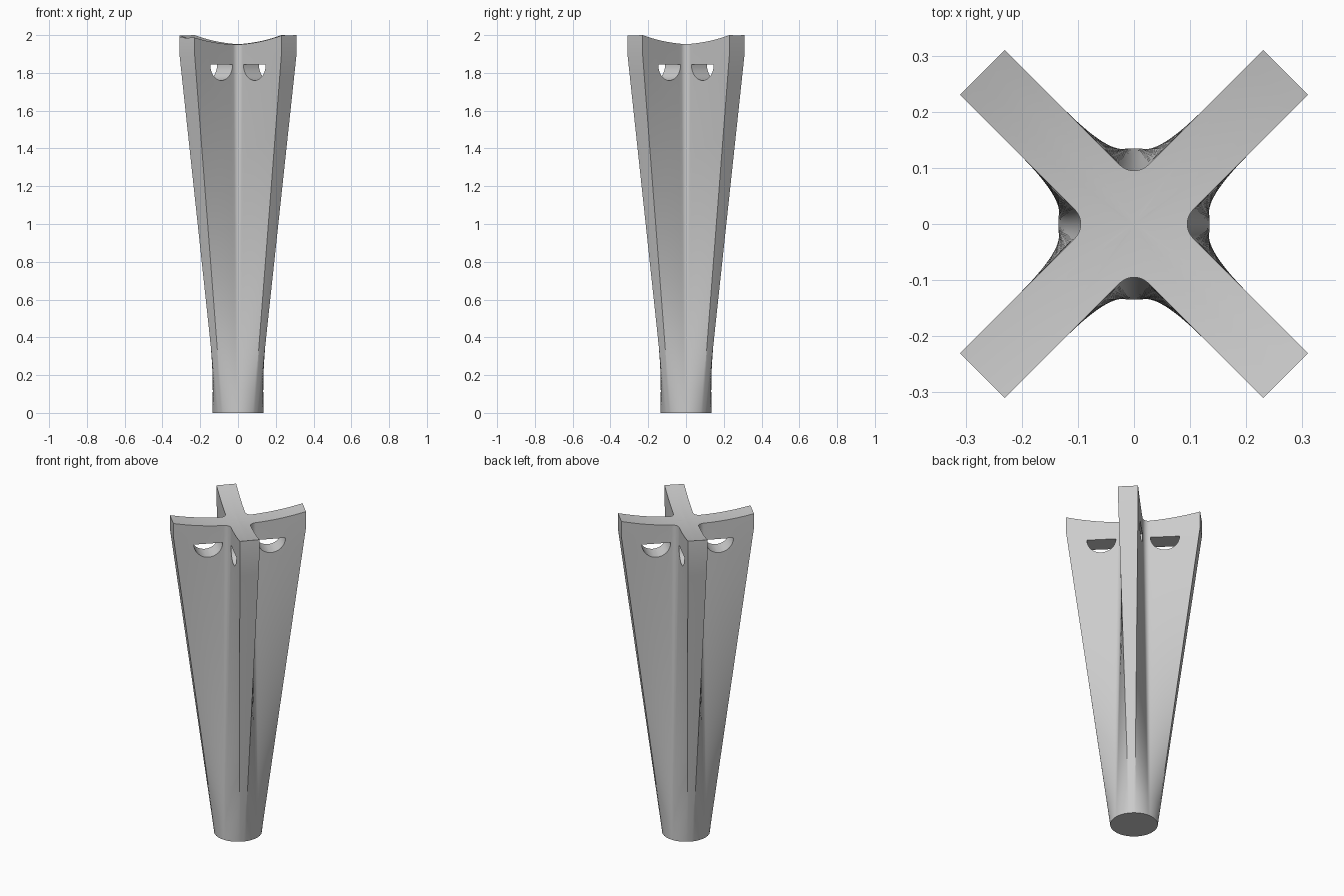
import bpy, bmesh
from math import sin, cos, pi, hypot, radians
from mathutils import Matrix, Vector

cube = bpy.data.objects.get("Cube")
if cube:
    bpy.data.objects.remove(cube)

BASE_R = 0.135             # round foot radius
HALF, REACH = 0.0566, 0.382  # fin half thickness and length
FILLET = 0.036             # rounding between fins
SHOULDER = 1.9             # height where the flare ends

grey = bpy.data.materials.new("plain grey")
grey.use_nodes = True
colour = (0.6, 0.6, 0.6, 1)
grey.diffuse_color = colour
grey.node_tree.nodes["Principled BSDF"].inputs["Base Color"].default_value = colour


def make_object(name, bm):
    bmesh.ops.recalc_face_normals(bm, faces=bm.faces)
    mesh = bpy.data.meshes.new(name)
    bm.to_mesh(mesh)
    bm.free()
    mesh.materials.append(grey)
    obj = bpy.data.objects.new(name, mesh)
    bpy.context.collection.objects.link(obj)
    return obj


def half_fin():
    """Fin outline from the tip centre to the valley, with matching circle angles."""
    c = HALF + FILLET
    pts = [(REACH, HALF * i / 3) for i in range(4)]
    pts += [(REACH + (c - REACH) * i / 14, HALF) for i in range(1, 15)]
    for i in range(1, 7):
        a = radians(270 - 45 * i / 6)
        pts.append((c + FILLET * cos(a), c + FILLET * sin(a)))
    lengths = [0]
    for p, q in zip(pts, pts[1:]):
        lengths.append(lengths[-1] + hypot(q[0] - p[0], q[1] - p[1]))
    return [(u, v, s / lengths[-1] * pi / 4) for (u, v), s in zip(pts, lengths)]


# Full outlines: cross at the top, circle at the foot
half = half_fin()
fin = [(u, -v, -a) for u, v, a in reversed(half[1:])] + half[:-1]
cross, circle = [], []
for k in range(4):
    turn = pi / 4 + k * pi / 2
    for u, v, a in fin:
        cross.append(Matrix.Rotation(turn, 2) @ Vector((u, v)))
        circle.append(BASE_R * Vector((cos(a + turn), sin(a + turn))))


def dish(p):
    """Height of the hollowed top, slightly lower on one fin."""
    rise = 0.05 * p.length_squared / (REACH ** 2 + HALF ** 2)
    return 1.95 + rise - 0.013 * max(0, -(p.x + p.y) / 0.54)


# Body: flared loft, short upright rim, dished cap
bm = bmesh.new()
rings = []
for i in range(17):
    t = i / 16
    rings.append([bm.verts.new((*a.lerp(b, t), SHOULDER * t)) for a, b in zip(circle, cross)])
for i in range(10):
    scaled = [p * (1 - i / 10) for p in cross]
    rings.append([bm.verts.new((*p, dish(p))) for p in scaled])
n = len(cross)
for low, high in zip(rings, rings[1:]):
    for j in range(n):
        k = (j + 1) % n
        bm.faces.new((low[j], low[k], high[k], high[j]))
centre = bm.verts.new((0, 0, dish(Vector((0, 0)))))
for j in range(n):
    bm.faces.new((rings[-1][j], rings[-1][(j + 1) % n], centre))
bm.faces.new(rings[0])
body = make_object("finned_leg", bm)

# Half-round holes through the fins
bm = bmesh.new()
for k in range(4):
    turn = Matrix.Rotation(pi / 4 + k * pi / 2, 4, 'Z')
    arc = [pi + pi * i / 20 for i in range(21)]
    front = [bm.verts.new(turn @ Vector((0.181 + 0.083 * cos(a), -0.08, 1.845 + 0.085 * sin(a))))
             for a in arc]
    face = bm.faces.new(front)
    new = bmesh.ops.extrude_face_region(bm, geom=[face])["geom"]
    bmesh.ops.translate(bm, vec=turn @ Vector((0, 0.16, 0)),
                        verts=[v for v in new if isinstance(v, bmesh.types.BMVert)])
cutter = make_object("hole_cutter", bm)
cutter.hide_render = True

cut = body.modifiers.new("holes", 'BOOLEAN')
cut.operation = 'DIFFERENCE'
cut.solver = 'EXACT'
cut.object = cutter
bpy.ops.object.select_all(action='DESELECT')
body.select_set(True)
bpy.context.view_layer.objects.active = body
bpy.ops.object.modifier_apply(modifier=cut.name)
bpy.data.objects.remove(cutter)
bpy.ops.object.shade_smooth_by_angle(angle=radians(30))
